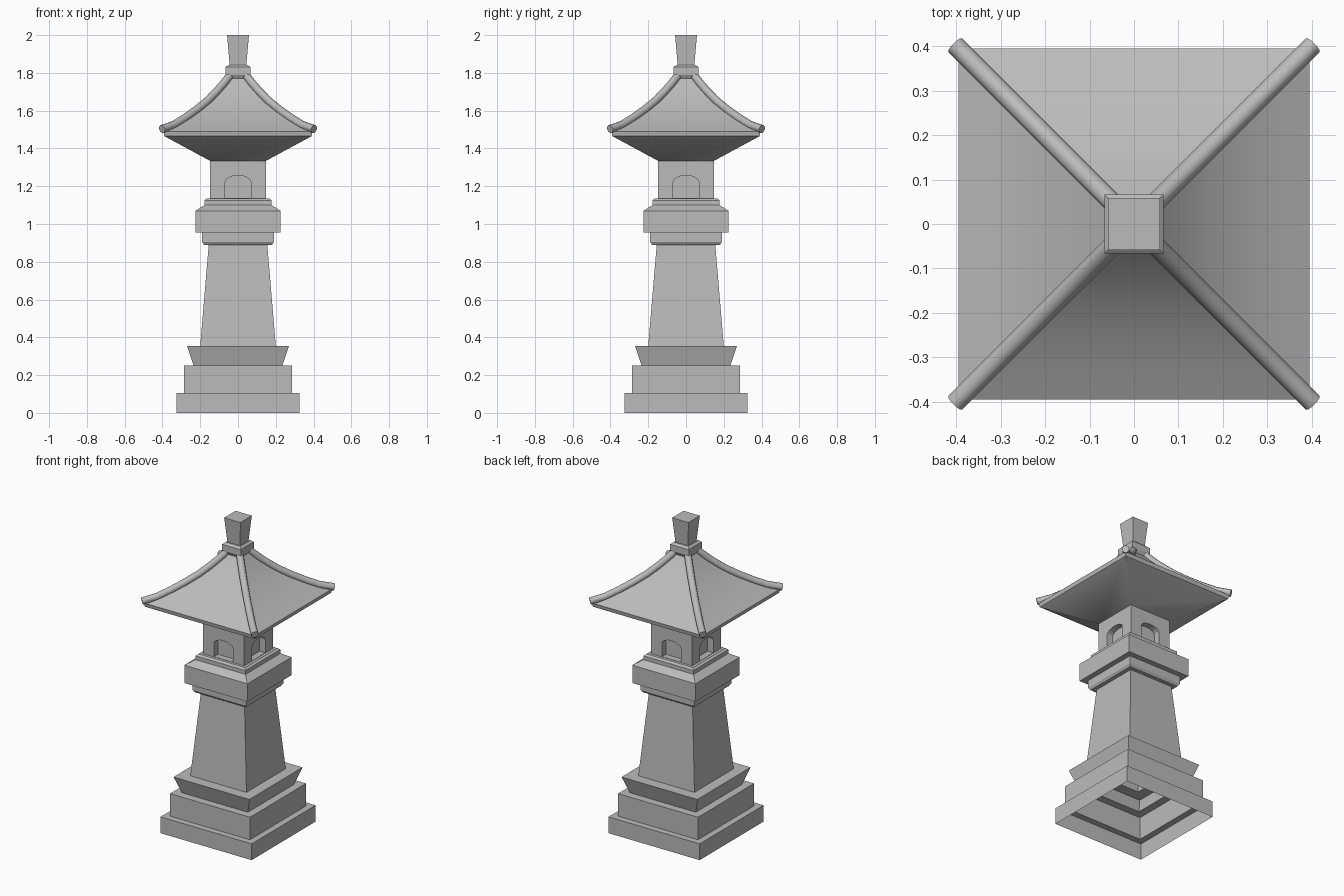
import bpy, bmesh, math
from mathutils import Vector

if "Cube" in bpy.data.objects:
    bpy.data.objects.remove(bpy.data.objects["Cube"], do_unlink=True)

stone = bpy.data.materials.new("grey stone")
stone.use_nodes = True
GREY = (0.5, 0.5, 0.5, 1)
stone.diffuse_color = GREY
stone.node_tree.nodes["Principled BSDF"].inputs["Base Color"].default_value = GREY


def finish(name, bm, smooth=0):
    bmesh.ops.recalc_face_normals(bm, faces=bm.faces)
    mesh = bpy.data.meshes.new(name)
    bm.to_mesh(mesh)
    bm.free()
    mesh.materials.append(stone)
    ob = bpy.data.objects.new(name, mesh)
    bpy.context.collection.objects.link(ob)
    if smooth:
        bpy.ops.object.select_all(action='DESELECT')
        ob.select_set(True)
        bpy.context.view_layer.objects.active = ob
        bpy.ops.object.shade_smooth_by_angle(angle=math.radians(smooth))
    return ob


def square_loft(name, profile, bottom=False, top=False, smooth=0):
    """Stack square rings given as (half width, height)."""
    bm = bmesh.new()
    rings = [[bm.verts.new((sx * w, sy * w, z))
              for sx, sy in ((-1, -1), (1, -1), (1, 1), (-1, 1))] for w, z in profile]
    for a, b in zip(rings, rings[1:]):
        for i in range(4):
            j = (i + 1) % 4
            bm.faces.new((a[i], a[j], b[j], b[i]))
    if bottom:
        bm.faces.new(rings[0][::-1])
    if top:
        bm.faces.new(rings[-1])
    return finish(name, bm, smooth)


# Hollow stepped base, open underneath
square_loft("stepped_base", [(.325, 0), (.325, .105), (.285, .105), (.285, .25),
                             (.235, .25), (.27, .355), (.2, .355)])
square_loft("tapered_shaft", [(.2, .355), (.155, .89)])
square_loft("platform", [(.155, .89), (.18, .89), (.19, .905), (.19, .955), (.225, .955),
                         (.225, 1.07), (.178, 1.1), (.178, 1.125), (.165, 1.135), (.14, 1.135)])

# Firebox with an arched recess on each side
firebox = square_loft("firebox", [(.147, 1.13), (.147, 1.335)], True, True)
arch = [(-.068, 1.137), (.068, 1.137)]
for i in range(9):
    a = math.pi * i / 8
    arch.append((.068 * math.cos(a), 1.222 + .035 * math.sin(a)))
bm = bmesh.new()
for k in range(4):
    c, s = round(math.cos(k * math.pi / 2)), round(math.sin(k * math.pi / 2))
    loops = [[bm.verts.new((x * c - y * s, x * s + y * c, z)) for x, z in arch]
             for y in (-.2, -.107)]
    n = len(arch)
    for i in range(n):
        j = (i + 1) % n
        bm.faces.new((loops[0][i], loops[0][j], loops[1][j], loops[1][i]))
    bm.faces.new(loops[0][::-1])
    bm.faces.new(loops[1])
cutter = finish("window_cutter", bm)
cutter.hide_render = True
mod = firebox.modifiers.new("windows", 'BOOLEAN')
mod.operation = 'DIFFERENCE'
mod.solver = 'EXACT'
mod.object = cutter
bpy.context.view_layer.objects.active = firebox
bpy.ops.object.modifier_apply(modifier=mod.name)
bpy.data.objects.remove(cutter, do_unlink=True)

# Roof with flared eaves and a concave upper slope
slope = [(.395, 1.49), (.34, 1.52), (.28, 1.557), (.22, 1.6), (.165, 1.645),
         (.12, 1.69), (.08, 1.735), (.045, 1.78)]
square_loft("roof", [(.14, 1.33), (.39, 1.465)] + slope, True, True, smooth=35)

# Rounded ridges running down the four hips
SIDES, R = 10, .022
for name, sx, sy in (("front_left", 1, -1), ("front_right", -1, -1),
                     ("back_left", 1, 1), ("back_right", -1, 1)):
    bm = bmesh.new()
    path = [Vector((sx * w, sy * w, z + .004)) for w, z in [(.402, 1.498)] + slope[1:]]
    side = Vector((-sy, sx, 0)).normalized()
    rings = []
    for i, p in enumerate(path):
        t = (path[min(i + 1, len(path) - 1)] - path[max(i - 1, 0)]).normalized()
        up = side.cross(t)
        rings.append([bm.verts.new(p + R * (math.cos(a) * side + math.sin(a) * up))
                      for a in (2 * math.pi * k / SIDES for k in range(SIDES))])
    for a, b in zip(rings, rings[1:]):
        for i in range(SIDES):
            j = (i + 1) % SIDES
            bm.faces.new((a[i], a[j], b[j], b[i]))
    bm.faces.new(rings[0][::-1])
    bm.faces.new(rings[-1])
    finish(name + "_ridge", bm, 40)

# Collar and flared finial
square_loft("collar", [(.045, 1.755), (.066, 1.79), (.066, 1.83), (.052, 1.842)], True, True)
square_loft("finial", [(.044, 1.84), (.058, 2)], True, True)
